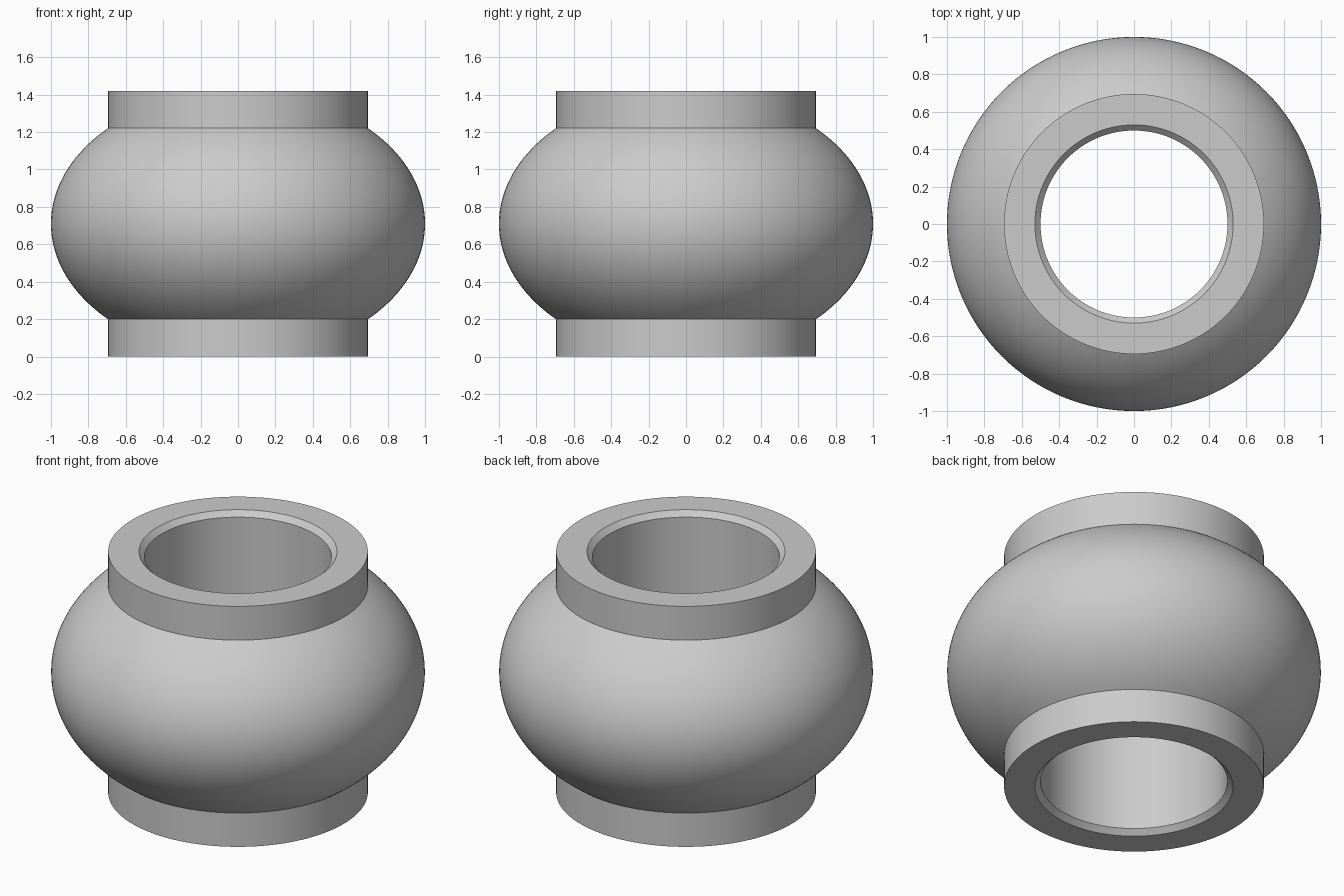
import bpy, bmesh
from math import sin, cos, asin, radians, tau

if "Cube" in bpy.data.objects:
    bpy.data.objects.remove(bpy.data.objects["Cube"])

MID = 0.71        # half height, also the vertical radius of the bulge
COLLAR = 0.695    # outer collar radius
BORE = 0.5
CHAMFER = 0.03
SEGMENTS = 128
BULGE_STEPS = 48

# Plain grey material
grey = bpy.data.materials.new("plain grey")
grey.use_nodes = True
colour = (0.6, 0.6, 0.6, 1)
grey.diffuse_color = colour
grey.node_tree.nodes["Principled BSDF"].inputs["Base Color"].default_value = colour

# Half profile: bore and chamfer at each end, collar, elliptical bulge between
seam = asin((1 - COLLAR ** 2) ** 0.5)
bulge = [(cos(a), MID + MID * sin(a))
         for a in (seam * (2 * i / BULGE_STEPS - 1) for i in range(BULGE_STEPS + 1))]
bottom = [(BORE, CHAMFER), (BORE + CHAMFER, 0), (COLLAR, 0)]
top = [(r, 2 * MID - z) for r, z in reversed(bottom)]
profile = bottom + bulge + top

# Revolve the closed profile into one watertight body
bm = bmesh.new()
rings = []
for s in range(SEGMENTS):
    a = tau * s / SEGMENTS
    rings.append([bm.verts.new((r * cos(a), r * sin(a), z)) for r, z in profile])
for s, ring in enumerate(rings):
    after = rings[(s + 1) % SEGMENTS]
    for i in range(len(profile)):
        j = (i + 1) % len(profile)
        bm.faces.new((ring[i], after[i], after[j], ring[j]))
bmesh.ops.recalc_face_normals(bm, faces=bm.faces)

mesh = bpy.data.meshes.new("collared_ring_body")
bm.to_mesh(mesh)
bm.free()
mesh.materials.append(grey)
body = bpy.data.objects.new("collared_ring_body", mesh)
bpy.context.collection.objects.link(body)

# Smooth curves, crisp collar and chamfer edges
bpy.ops.object.select_all(action="DESELECT")
body.select_set(True)
bpy.context.view_layer.objects.active = body
bpy.ops.object.shade_smooth_by_angle(angle=radians(25))
